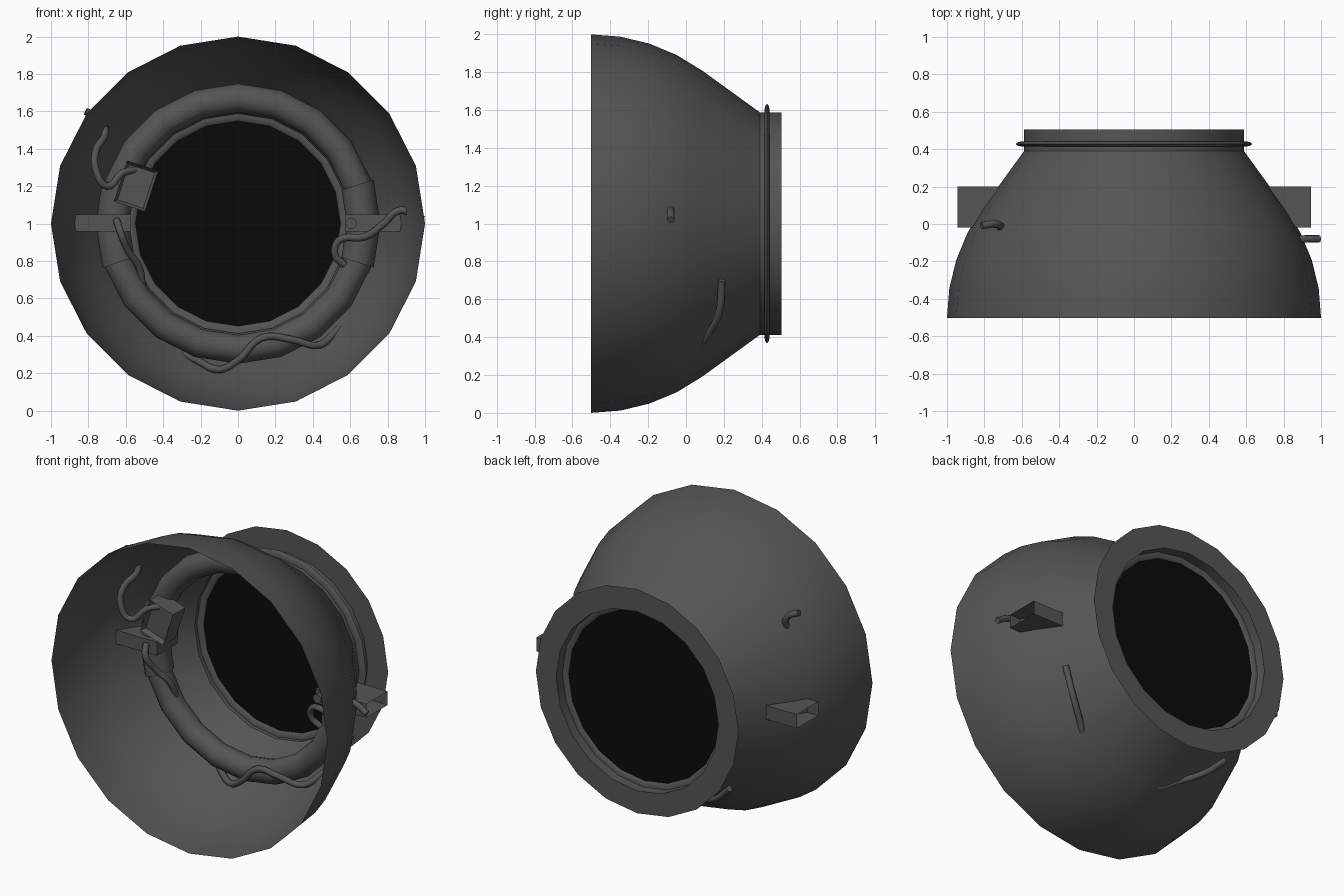
import bpy, bmesh
from math import sin, cos, pi, radians
from mathutils import Matrix, Vector

if "Cube" in bpy.data.objects:
    bpy.data.objects.remove(bpy.data.objects["Cube"])

N = 20  # sides around the main axis


def material(name, v):
    m = bpy.data.materials.new(name)
    m.diffuse_color = (v, v, v, 1)
    m.use_nodes = True
    m.node_tree.nodes["Principled BSDF"].inputs["Base Color"].default_value = m.diffuse_color
    return m


GREY = material("dark_grey", 0.09)
BLACK = material("black", 0.003)


def finish(name, bm, mat=GREY, smooth=True):
    bmesh.ops.recalc_face_normals(bm, faces=bm.faces)
    me = bpy.data.meshes.new(name)
    bm.to_mesh(me)
    bm.free()
    ob = bpy.data.objects.new(name, me)
    bpy.context.collection.objects.link(ob)
    me.materials.append(mat)
    if smooth:
        bpy.ops.object.select_all(action='DESELECT')
        ob.select_set(True)
        bpy.context.view_layer.objects.active = ob
        bpy.ops.object.shade_smooth_by_angle(angle=radians(40))
    return ob


def lathe(name, profile, mat=GREY, start=0, steps=N, closed=False, step=2 * pi / N):
    """Sweep (radius, y) points around the y axis through z = 1."""
    bm = bmesh.new()
    full = steps == N
    rows = []
    for i in range(steps if full else steps + 1):
        a = start + i * step
        rows.append([bm.verts.new((r * cos(a), y, 1 + r * sin(a))) for r, y in profile])
    m = len(profile)
    for i in range(steps):
        p, q = rows[i], rows[(i + 1) % len(rows)]
        for j in range(m if closed else m - 1):
            k = (j + 1) % m
            bm.faces.new((p[j], q[j], q[k], p[k]))
    if closed and not full:
        bm.faces.new(rows[0])
        bm.faces.new(rows[-1])
    return finish(name, bm, mat)


def circle(r, y, rad, rad_y, n):
    return [(r + rad * cos(2 * pi * i / n), y + rad_y * sin(2 * pi * i / n)) for i in range(n)]


# bowl, then the neck with its flat rear flange
bowl = [(cos(radians(9 * i)), -0.503 + sin(radians(9 * i))) for i in range(5)] + [(0.588, 0.39)]
lathe("bowl", bowl)
lathe("neck_flange", [(0.588, 0.39), (0.588, 0.505), (0.735, 0.505)])

# thin rim and black disc closing the neck
lathe("neck_rim", circle(0.59, 0.428, 0.042, 0.014, 10), closed=True)
bm = bmesh.new()
bmesh.ops.create_circle(bm, cap_ends=True, segments=N, radius=0.588,
                        matrix=Matrix.Translation((0, 0.43, 1)) @ Matrix.Rotation(pi / 2, 4, 'X'))
finish("dark_disc", bm, BLACK, False)

# ring tube inside the bowl
lathe("ring_tube", circle(0.672, 0.1, 0.077, 0.077, 12), closed=True)

for side, tag in ((1, "right"), (-1, "left")):
    # sleeve clamped round the tube
    mid = 0 if side > 0 else pi
    lathe("sleeve_" + tag, circle(0.672, 0.1, 0.09, 0.09, 12), start=mid - radians(18),
          steps=2, closed=True, step=radians(18))
    # bracket passing through the bowl wall, open at its outer end
    bm = bmesh.new()
    bmesh.ops.create_cube(bm, size=1, matrix=Matrix.Translation((side * 0.76, 0.09, 1.003))
                          @ Matrix.Diagonal((0.37, 0.22, 0.09, 1)))
    end = [f for f in bm.faces if f.calc_center_median().x * side > 0.9]
    bmesh.ops.delete(bm, geom=end, context='FACES_ONLY')
    finish("bracket_" + tag, bm, GREY, False)

# small screw on the right sleeve
bm = bmesh.new()
bmesh.ops.create_cone(bm, cap_ends=True, segments=12, radius1=0.03, radius2=0.03, depth=0.08,
                      matrix=Matrix.Translation((0.605, -0.005, 1)) @ Matrix.Rotation(pi / 2, 4, 'X'))
finish("screw", bm)

# tilted control box with a recessed front
bm = bmesh.new()
bmesh.ops.create_cube(bm, size=1, matrix=Matrix.Translation((-0.545, 0.0, 1.2))
                      @ Matrix.Rotation(radians(18), 4, 'Y') @ Matrix.Diagonal((0.175, 0.13, 0.23, 1)))
bm.normal_update()
front = min(bm.faces, key=lambda f: f.calc_center_median().y)
bmesh.ops.inset_region(bm, faces=[front], thickness=0.022)
bmesh.ops.translate(bm, verts=front.verts, vec=(0, 0.03, 0))
finish("control_box", bm, GREY, False)


def cable(name, points, radius=0.02):
    cu = bpy.data.curves.new(name, 'CURVE')
    cu.dimensions = '3D'
    cu.bevel_depth = radius
    cu.bevel_resolution = 2
    cu.resolution_u = 5
    cu.use_fill_caps = True
    sp = cu.splines.new('BEZIER')
    sp.bezier_points.add(len(points) - 1)
    for bp, p in zip(sp.bezier_points, points):
        bp.co = p
        bp.handle_left_type = bp.handle_right_type = 'AUTO'
    cu.materials.append(GREY)
    bpy.context.collection.objects.link(bpy.data.objects.new(name, cu))


# loose cables, some poking through the bowl wall
cable("cable_upper_left", [(-0.55, -0.02, 1.29), (-0.62, -0.06, 1.27), (-0.70, -0.11, 1.2),
                           (-0.76, -0.13, 1.29), (-0.76, -0.1, 1.39), (-0.71, -0.02, 1.49),
                           (-0.75, 0.0, 1.57), (-0.815, -0.01, 1.6)])
cable("cable_lower_left", [(-0.65, -0.02, 1.02), (-0.63, -0.06, 0.96), (-0.59, -0.01, 0.86),
                           (-0.53, 0.05, 0.77), (-0.51, 0.1, 0.65)])
cable("cable_bottom", [(-0.49, 0.25, 0.46), (-0.37, 0.22, 0.35), (-0.22, 0.12, 0.27),
                       (-0.1, 0.06, 0.22), (0.0, 0.03, 0.27), (0.13, 0.02, 0.39),
                       (0.29, 0.02, 0.38), (0.43, 0.06, 0.35), (0.52, 0.12, 0.42),
                       (0.62, 0.175, 0.53), (0.69, 0.19, 0.7)])
cable("cable_right", [(0.57, 0.04, 0.78), (0.52, 0.02, 0.83), (0.54, 0.0, 0.91),
                      (0.68, -0.03, 0.93), (0.78, -0.06, 1.0), (0.86, -0.08, 1.07),
                      (0.92, -0.08, 1.06), (0.99, -0.08, 1.02)])
